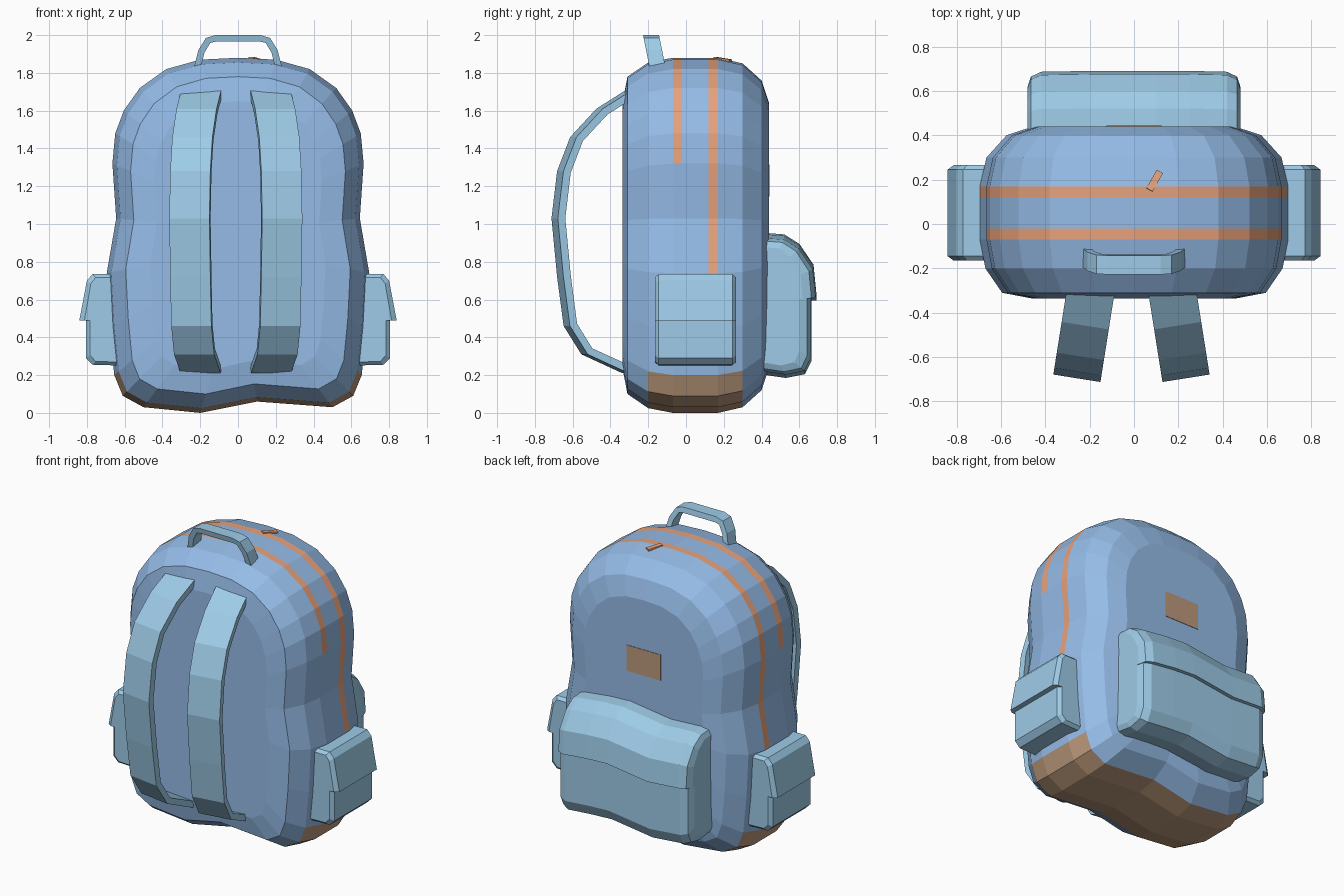
import bpy, bmesh
from math import radians, sin
from mathutils import Matrix, Vector

if "Cube" in bpy.data.objects:
    bpy.data.objects.remove(bpy.data.objects["Cube"])


def material(name, rgb):
    m = bpy.data.materials.new(name)
    m.diffuse_color = (*rgb, 1)
    m.use_nodes = True
    m.node_tree.nodes["Principled BSDF"].inputs["Base Color"].default_value = m.diffuse_color
    return m


BLUE = material("blue_cloth", (0.30, 0.50, 0.80))
LIGHT = material("light_blue_cloth", (0.34, 0.60, 0.80))
ORANGE = material("orange_zip", (0.80, 0.36, 0.20))
BROWN = material("brown_leather", (0.50, 0.32, 0.20))


def loft(name, rings, mats, pick=None, matrix=None):
    """Skin closed rings of points, cap both ends, optionally pick materials."""
    bm = bmesh.new()
    vs = [[bm.verts.new(p) for p in ring] for ring in rings]
    n = len(rings[0])
    for a, b in zip(vs, vs[1:]):
        for i in range(n):
            j = (i + 1) % n
            bm.faces.new((a[i], a[j], b[j], b[i]))
    bm.faces.new(vs[0])
    bm.faces.new(vs[-1][::-1])
    bmesh.ops.recalc_face_normals(bm, faces=bm.faces)
    if pick:
        for f in bm.faces:
            f.material_index = pick(f.calc_center_median())
    me = bpy.data.meshes.new(name)
    bm.to_mesh(me)
    bm.free()
    for m in mats:
        me.materials.append(m)
    ob = bpy.data.objects.new(name, me)
    bpy.context.collection.objects.link(ob)
    if matrix:
        ob.matrix_world = matrix
    return ob


def band(name, path, thick, width, place, matrix=None):
    """Flat strip following an outer path, thickened to the path's right side."""
    pts = [Vector(p) for p in path]
    inner = []
    for i, p in enumerate(pts):
        t = (pts[min(i + 1, len(pts) - 1)] - pts[max(i - 1, 0)]).normalized()
        inner.append(p + Vector((t.y, -t.x)) * thick)
    prof = pts + inner[::-1]
    rings = [[place(p.x, p.y, w) for p in prof] for w in (-width / 2, width / 2)]
    return loft(name, rings, [LIGHT], matrix=matrix)


def box(name, size, matrix, mat):
    x, y, z = (s / 2 for s in size)
    rings = [[(-x, -y, k), (x, -y, k), (x, y, k), (-x, y, k)] for k in (-z, z)]
    return loft(name, rings, [mat], matrix=matrix)


# main bag: front outline lofted through depth, with a wavy bottom edge
side = [(0.50, 0.03), (0.61, 0.09), (0.655, 0.20), (0.68, 0.45), (0.695, 0.74),
        (0.645, 1.03), (0.665, 1.32), (0.65, 1.48), (0.605, 1.60),
        (0.52, 1.72), (0.38, 1.82), (0.20, 1.87)]
outline = ([(-0.2, 0.0), (0.1, 0.06)] + side + [(0, 1.88)]
           + [(-x, z) for x, z in side[::-1]])
layers = [(-0.335, 0.23), (-0.31, 0.10), (-0.20, 0.025), (-0.07, 0), (-0.02, 0),
          (0.12, 0), (0.17, 0), (0.30, 0.03), (0.40, 0.12), (0.44, 0.24)]
body = [[(x * (1 - d / 0.69), y, 0.94 + (z - 0.94) * (1 - d / 0.94))
         for x, z in outline] for y, d in layers]


def body_colour(c):
    if -0.2 < c.y < 0.3 and c.z < 0.19:
        return 2
    if (-0.07 < c.y < -0.02 and c.z > 1.32) or (0.12 < c.y < 0.17 and c.z > 0.74):
        return 1
    return 0


loft("bag_body", body, [BLUE, ORANGE, BROWN], body_colour)


# pockets: side profile (depth, height) with a flap step, lofted across the width
def pocket(name, prof, stations, place, wave=0):
    zs = [p[1] for p in prof]
    zc = (min(zs) + max(zs)) / 2
    rings = []
    for w, s, k in stations:
        rings.append([place(d * s, zc + (z - zc) * (0.5 + s / 2) + wave * k, w)
                      for d, z in prof])
    loft(name, rings, [LIGHT])


back_prof = [(-0.04, 0.22), (0.10, 0.20), (0.20, 0.22), (0.235, 0.29), (0.235, 0.61),
             (0.26, 0.61), (0.245, 0.76), (0.17, 0.87), (0.09, 0.92), (-0.04, 0.93)]
back_stations = [(-0.48, 0.72, 0), (-0.465, 0.90, 0), (-0.42, 0.985, 0), (-0.2, 1, -0.6),
                 (-0.05, 1, 0.2), (0.1, 1, 1), (0.25, 1, 0.7), (0.42, 0.985, 0),
                 (0.465, 0.90, 0), (0.48, 0.72, 0)]
pocket("back_pocket", back_prof, back_stations,
       lambda d, z, w: (w, 0.43 + d, z), 0.025)

side_prof = [(-0.06, 0.25), (0.11, 0.255), (0.145, 0.29), (0.145, 0.49),
             (0.18, 0.49), (0.14, 0.70), (0.11, 0.735), (-0.06, 0.735)]
side_stations = [(-0.165, 0.85, 0), (-0.145, 1, 0), (0.245, 1, 0), (0.265, 0.85, 0)]
for s, label in ((1, "right"), (-1, "left")):
    pocket(label + "_side_pocket", side_prof, side_stations,
           lambda d, z, w: (s * (0.66 + d), w, z))

# shoulder straps, splayed slightly outward
strap = [(-0.32, 0.21), (-0.54, 0.31), (-0.635, 0.46), (-0.67, 0.72), (-0.70, 1.03),
         (-0.67, 1.28), (-0.60, 1.46), (-0.46, 1.61), (-0.30, 1.71)]
for cx, ang, label in ((0.175, 9, "right"), (-0.198, -9, "left")):
    m = Matrix.Translation((cx, -0.32, 0)) @ Matrix.Rotation(radians(ang), 4, 'Z')
    band(label + "_shoulder_strap", strap, 0.04, 0.215,
         lambda y, z, w: (w, y + 0.32, z), m)

# carry handle, leaning forward
handle = [(-0.235, 1.82), (-0.21, 1.92), (-0.17, 1.985), (-0.12, 2.0),
          (0.12, 2.0), (0.17, 1.985), (0.21, 1.92), (0.235, 1.82)]
band("carry_handle", handle, 0.035, 0.085,
     lambda x, z, w: (x, -0.155 + w - (z - 1.85) * 0.2, z))

# zip pull and back patch
box("zip_pull", (0.032, 0.095, 0.012),
    Matrix.Translation((0.093, 0.195, 1.872)) @ Matrix.Rotation(radians(-30), 4, 'Z')
    @ Matrix.Rotation(radians(-8), 4, 'X'), ORANGE)
box("back_patch", (0.25, 0.01, 0.17), Matrix.Translation((0, 0.438, 1.23)), BROWN)
